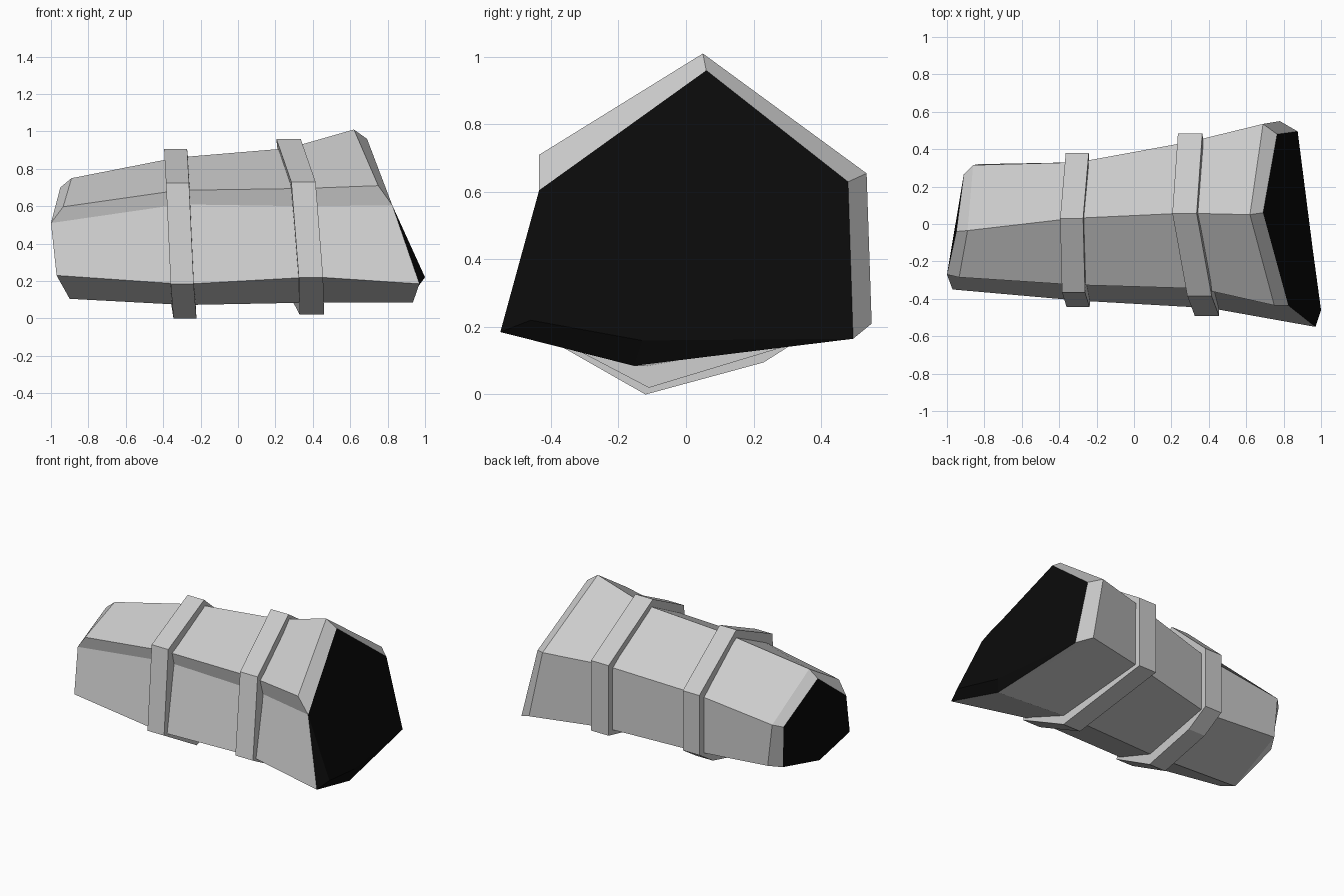
import bpy
import bmesh
from mathutils import Vector

default_cube = bpy.data.objects.get("Cube")
if default_cube:
    bpy.data.objects.remove(default_cube, do_unlink=True)


def make_material(name, value):
    material = bpy.data.materials.new(name)
    material.use_nodes = True
    colour = (value, value, value, 1)
    material.diffuse_color = colour
    shader = material.node_tree.nodes["Principled BSDF"]
    shader.inputs["Base Color"].default_value = colour
    shader.inputs["Roughness"].default_value = .8
    return material


light_grey = make_material("light grey", .6)
black = make_material("black", .003)


def loft(name, rings, dark_strips=(), dark_ends=False):
    """Skin a row of matching rings and close both ends."""
    bm = bmesh.new()
    loops = [[bm.verts.new(point) for point in ring] for ring in rings]
    count = len(loops[0])
    for strip, (near, far) in enumerate(zip(loops, loops[1:])):
        for i in range(count):
            j = (i + 1) % count
            face = bm.faces.new((near[i], near[j], far[j], far[i]))
            face.material_index = int(strip in dark_strips)
    for end in (loops[0], loops[-1]):
        bm.faces.new(end).material_index = int(dark_ends)
    # Merge the corners that neighbouring rings share
    bmesh.ops.remove_doubles(bm, verts=bm.verts, dist=.0005)
    bmesh.ops.dissolve_degenerate(bm, edges=bm.edges, dist=.0005)
    bmesh.ops.recalc_face_normals(bm, faces=bm.faces)
    mesh = bpy.data.meshes.new(name)
    bm.to_mesh(mesh)
    bm.free()
    mesh.materials.append(light_grey)
    mesh.materials.append(black)
    obj = bpy.data.objects.new(name, mesh)
    bpy.context.scene.collection.objects.link(obj)
    return obj


def ring(top, front_ridge, front_fold, front_low, bottom, back_low, back_high):
    return dict(top=top, front_ridge=front_ridge, front_fold=front_fold,
                front_low=front_low, bottom=bottom,
                back_low=back_low, back_high=back_high)


def bevelled(source, **moved):
    """Copy a ring with some corners moved; the ridge meets the fold."""
    return {**source, "front_ridge": source["front_fold"], **moved}


# Sleeve cross-sections, from the narrow cuff to the wide flare
cuff = ring(top=(-.89, -.035, .75),
            front_ridge=(-.935, -.285, .597),
            front_fold=(-1, -.27, .51),
            front_low=(-.97, -.35, .23),
            bottom=(-.9, -.13, .105),
            back_low=(-.83, .32, .22),
            back_high=(-.86, .315, .5))
lower = ring(top=(-.33, .03, .86),
             front_ridge=(-.32, -.325, .685),
             front_fold=(-.31, -.31, .61),
             front_low=(-.29, -.41, .183),
             bottom=(-.28, -.12, .072),
             back_low=(-.3, .33, .18),
             back_high=(-.3, .33, .565))
upper = ring(top=(.27, .058, .91),
             front_ridge=(.35, -.345, .695),
             front_fold=(.36, -.325, .6),
             front_low=(.41, -.45, .222),
             bottom=(.4, -.11, .085),
             back_low=(.31, .44, .22),
             back_high=(.3, .44, .64))
flare = ring(top=(.62, .05, 1.01),
             front_ridge=(.75, -.435, .71),
             front_fold=(.825, -.435, .605),
             front_low=(.97, -.55, .185),
             bottom=(.935, -.155, .085),
             back_low=(.78, .55, .21),
             back_high=(.69, .535, .655))

# Bevelled rims and the dark lip inside the flare
cuff_rim = bevelled(cuff, top=(-.95, -.04, .7),
                    back_low=(-.88, .23, .19), back_high=(-.91, .265, .48))
flare_rim = bevelled(flare, top=(.69, .06, .96),
                     back_low=(.875, .495, .165), back_high=(.765, .48, .63))
lip = bevelled(flare_rim, front_low=(1, -.46, .22), bottom=(.955, -.13, .16))

sections = [cuff_rim, cuff, lower, upper, flare, flare_rim, lip]
loft("sleeve", [list(section.values()) for section in sections],
     dark_strips=(len(sections) - 2,), dark_ends=True)


def band(name, edge, width):
    """A raised slanted strap around the sleeve."""
    step = Vector((width, 0, 0))
    near = [Vector(point) for point in edge]
    loft(name, [near, [point + step for point in near]])


# Raised bands
band("lower_band", [(-.395, .03, .905), (-.385, -.365, .725),
                    (-.36, -.445, .185), (-.345, -.12, 0),
                    (-.36, .23, .095), (-.365, .38, .19),
                    (-.365, .38, .59)], width=.123)
band("upper_band", [(.205, .057, .96), (.285, -.385, .73),
                    (.325, -.492, .22), (.33, -.11, .02),
                    (.235, .485, .2), (.235, .485, .67)], width=.13)
